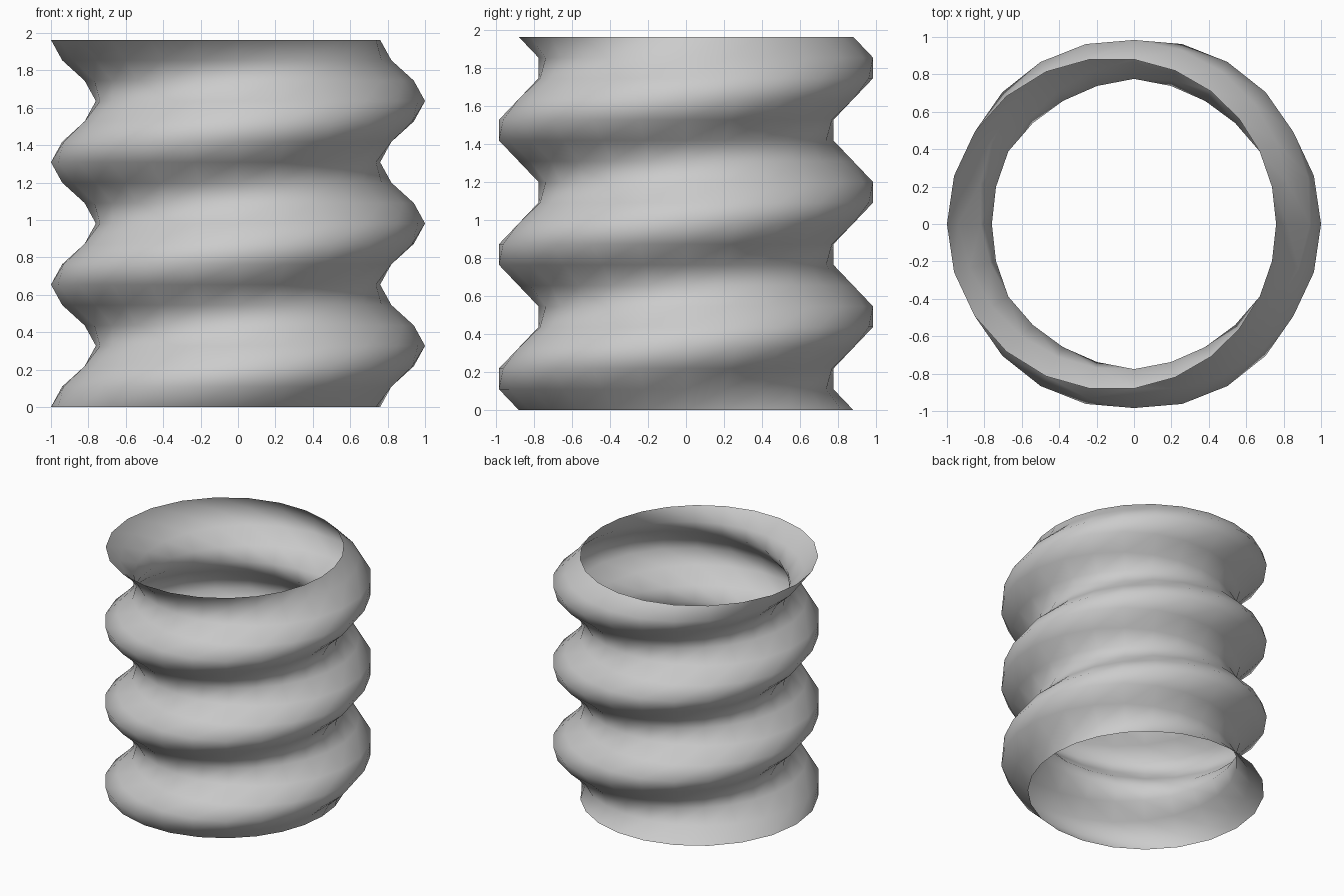
import bpy, bmesh
from math import sin, cos, pi, tau

if "Cube" in bpy.data.objects:
    bpy.data.objects.remove(bpy.data.objects["Cube"])

SIDES, ROWS, TURNS = 24, 18, 3
HEIGHT, RADIUS, WAVE = 1.963, 0.88, 0.12

# Open threaded tube: rings whose bulge rotates with height
bm = bmesh.new()
rings = []
for k in range(ROWS + 1):
    phase = pi + tau * TURNS * k / ROWS
    ring = []
    for i in range(SIDES):
        a = tau * i / SIDES
        r = RADIUS + WAVE * cos(a - phase)
        ring.append(bm.verts.new((r * cos(a), r * sin(a), HEIGHT * k / ROWS)))
    rings.append(ring)

# Skin between neighbouring rings
for low, high in zip(rings, rings[1:]):
    for i in range(SIDES):
        j = (i + 1) % SIDES
        face = bm.faces.new((low[i], low[j], high[j], high[i]))
        face.smooth = True

mesh = bpy.data.meshes.new("spiral_tube")
bm.to_mesh(mesh)
bm.free()
tube = bpy.data.objects.new("spiral_tube", mesh)
bpy.context.collection.objects.link(tube)
